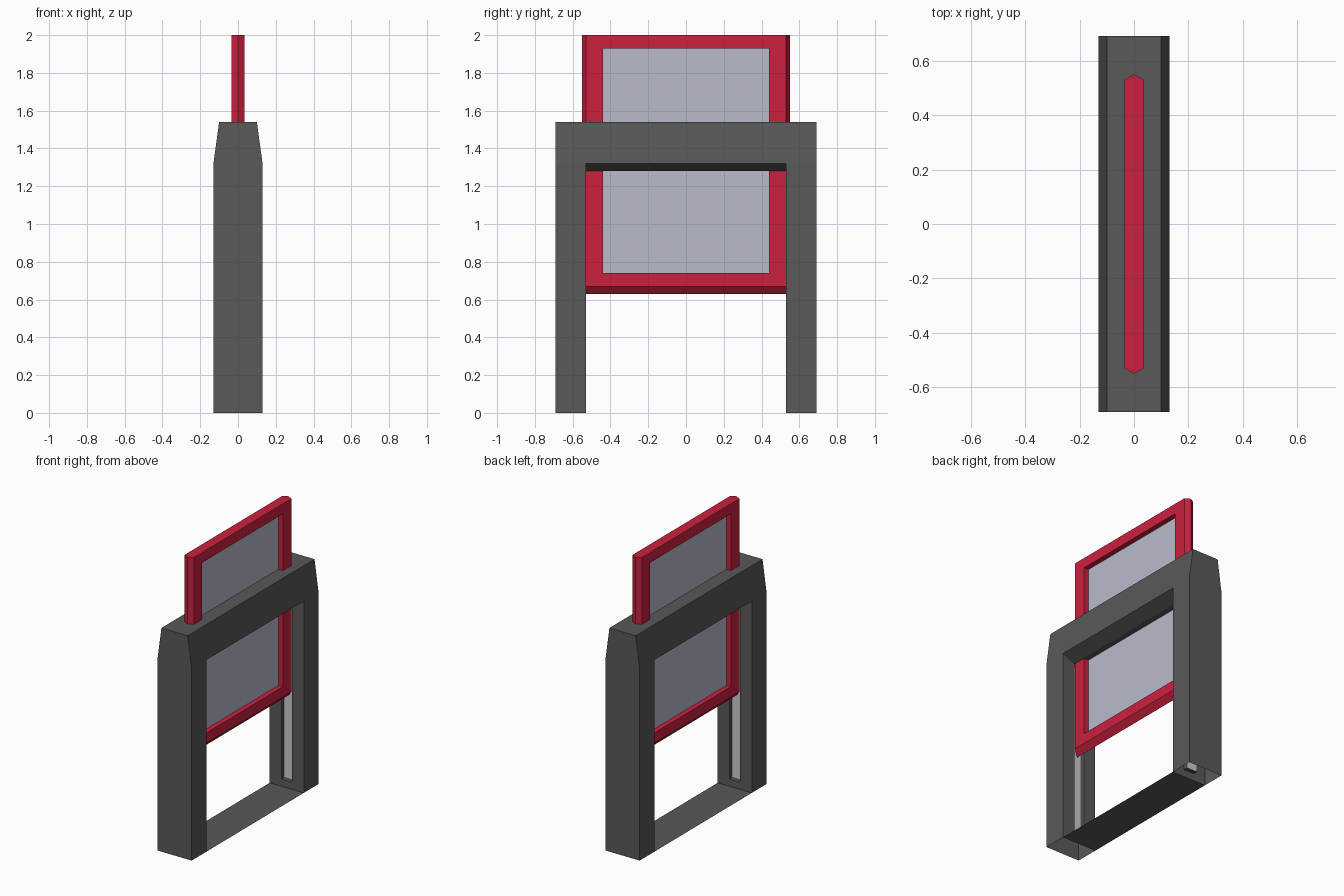
import bpy, bmesh
from mathutils import Vector

if "Cube" in bpy.data.objects:
    bpy.data.objects.remove(bpy.data.objects["Cube"])


def material(name, rgb):
    m = bpy.data.materials.new(name)
    m.diffuse_color = (*rgb, 1)
    m.use_nodes = True
    m.node_tree.nodes["Principled BSDF"].inputs["Base Color"].default_value = m.diffuse_color
    return m


def build(name, faces, mat=None, mirror=(True, True, False)):
    """faces: list of (points, outward direction); winding follows the direction."""
    bm = bmesh.new()
    for pts, out in faces:
        f = bm.faces.new([bm.verts.new(p) for p in pts])
        f.normal_update()
        if f.normal.dot(Vector(out)) < 0:
            f.normal_flip()
    bmesh.ops.remove_doubles(bm, verts=bm.verts[:], dist=1e-5)
    me = bpy.data.meshes.new(name)
    bm.to_mesh(me)
    bm.free()
    ob = bpy.data.objects.new(name, me)
    bpy.context.collection.objects.link(ob)
    if mat:
        me.materials.append(mat)
    if any(mirror):
        mod = ob.modifiers.new("Mirror", 'MIRROR')
        mod.use_axis = mirror
    return ob


def at_x(x, yz): return [(x, y, z) for y, z in yz]
def at_y(y, xz): return [(x, y, z) for x, z in xz]
def at_z(z, xy): return [(x, y, z) for x, y in xy]


dark = material("dark_grey", (0.10, 0.10, 0.10))
red = material("red", (0.60, 0.015, 0.05))
pale = material("pale_glass", (0.49, 0.50, 0.60))

# Main dimensions
W, WT = 0.13, 0.10            # frame half thickness, at its top
YO, YI = 0.69, 0.53           # post outer and inner sides
ZT, ZS, ZU = 1.54, 1.32, 1.28  # top, shoulder, underside
G, GY, GZ = 0.04, 0.56, 0.05  # guide slot half width, back, floor

# Outer frame: one quarter, mirrored (post bottoms are open)
build("outer_frame", [
    (at_y(YO, [(0, 0), (W, 0), (W, ZS), (WT, ZT), (0, ZT)]), (0, 1, 0)),
    (at_x(W, [(YI, 0), (YO, 0), (YO, ZS), (YI, ZS)]), (1, 0, 0)),
    ([(W, 0, ZS), (W, YI, ZS), (W, YO, ZS), (WT, YO, ZT), (WT, 0, ZT)], (1, 0, 0)),
    (at_z(ZT, [(0, 0), (WT, 0), (WT, YO), (0, YO)]), (0, 0, 1)),
    # sloped underside of the top beam
    ([(W, 0, ZS), (W, YI, ZS), (G, YI, ZU), (G, 0, ZU)], (0, 0, -1)),
    (at_z(ZU, [(0, 0), (G, 0), (G, YI), (0, YI)]), (0, 0, -1)),
    # inner post face with guide slot
    (at_y(YI, [(0, 0), (W, 0), (W, ZS), (G, ZU), (G, GZ), (0, GZ)]), (0, -1, 0)),
    (at_x(G, [(YI, GZ), (GY, GZ), (GY, ZU), (YI, ZU)]), (-1, 0, 0)),
    (at_z(GZ, [(0, YI), (G, YI), (G, GY), (0, GY)]), (0, 0, 1)),
    # flat sill
    (at_z(0, [(0, 0), (W, 0), (W, YI), (0, YI)]), (0, 0, -1)),
], dark)

# Pale backs of the guide slots
build("guide_strips", [
    (at_y(GY, [(-G, GZ), (G, GZ), (G, ZU), (-G, ZU)]), (0, -1, 0)),
], None, (False, True, False))

# Sliding sash: pointed edges at the sides and bottom
T, Y0, Y1 = 0.035, 0.53, 0.55
B0, B1, TOP = 0.67, 0.63, 2.0
OY, OB, OT = 0.44, 0.74, 1.93   # glazed opening
build("sliding_sash", [
    (at_x(T, [(0, B0), (Y0, B0), (Y0, TOP), (0, TOP),
              (0, OT), (OY, OT), (OY, OB), (0, OB)]), (1, 0, 0)),
    ([(T, Y0, B0), (0, Y1, B1), (0, Y1, TOP), (T, Y0, TOP)], (0, 1, 0)),
    ([(T, 0, B0), (T, Y0, B0), (0, Y1, B1), (0, 0, B1)], (0, 0, -1)),
    (at_z(TOP, [(0, 0), (T, 0), (T, Y0), (0, Y1)]), (0, 0, 1)),
    (at_y(OY, [(0, OB), (T, OB), (T, OT), (0, OT)]), (0, -1, 0)),
    (at_z(OB, [(0, 0), (T, 0), (T, OY), (0, OY)]), (0, 0, 1)),
    (at_z(OT, [(0, 0), (T, 0), (T, OY), (0, OY)]), (0, 0, -1)),
], red)

# Glass pane in the middle of the sash
build("glass_pane", [
    (at_x(0, [(-OY, OB), (OY, OB), (OY, OT), (-OY, OT)]), (1, 0, 0)),
], pale, (False, False, False))
